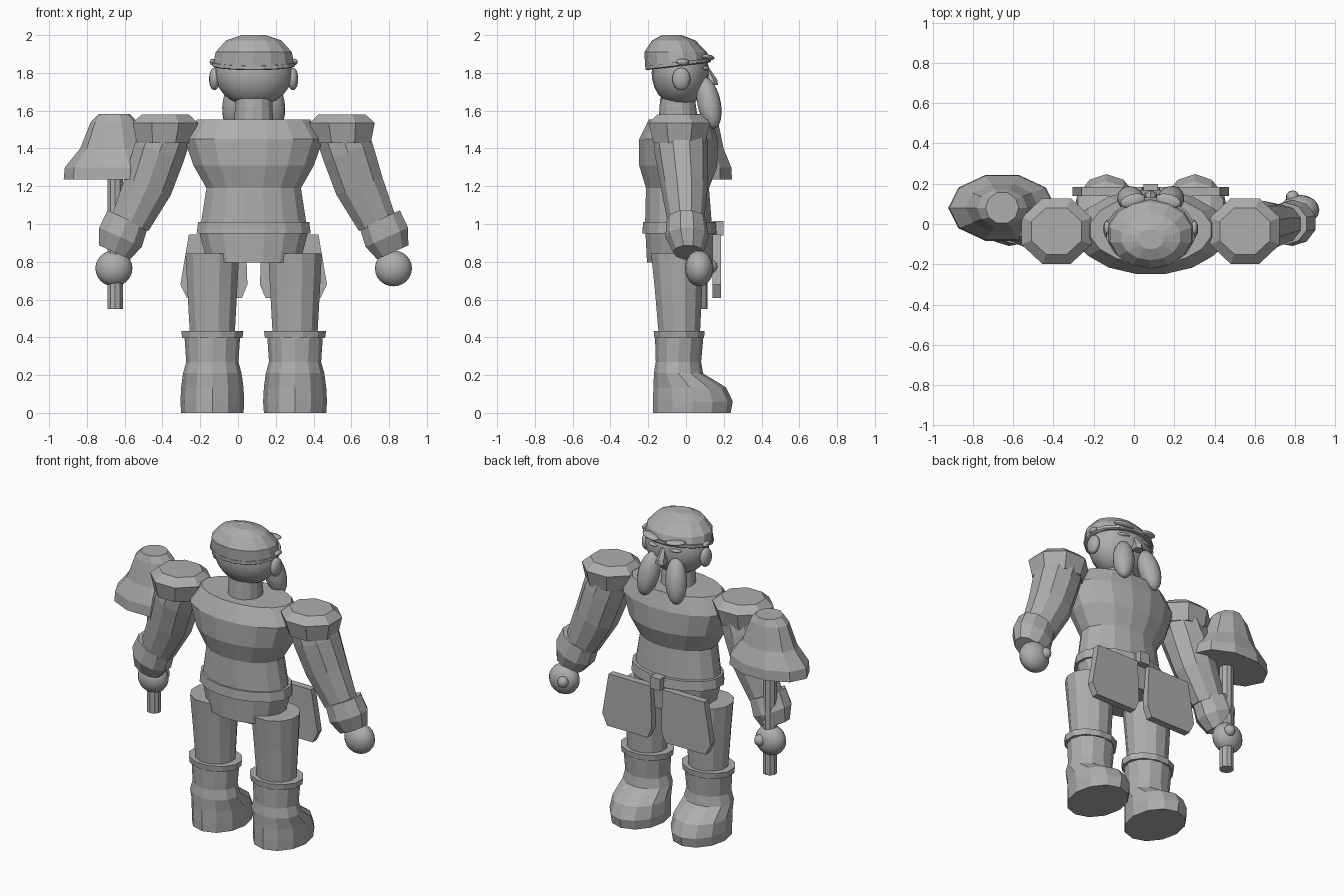
import bpy, bmesh, math
from mathutils import Vector, Euler

if "Cube" in bpy.data.objects:
    bpy.data.objects.remove(bpy.data.objects["Cube"])

C = 0.083  # body centre line

grey = bpy.data.materials.new("stone_grey")
grey.diffuse_color = (0.42, 0.42, 0.42, 1)
grey.use_nodes = True
grey.node_tree.nodes["Principled BSDF"].inputs["Base Color"].default_value = grey.diffuse_color


def finish(name, bm, smooth=False):
    bmesh.ops.recalc_face_normals(bm, faces=bm.faces)
    me = bpy.data.meshes.new(name)
    bm.to_mesh(me)
    bm.free()
    me.materials.append(grey)
    for p in me.polygons:
        p.use_smooth = smooth
    ob = bpy.data.objects.new(name, me)
    bpy.context.collection.objects.link(ob)
    return ob


def loft(name, rings, n=12, tilt=0.0, turn=0.5):
    """Skin elliptical rings (x, y, z, rx, ry); tilt leans every ring about y."""
    bm = bmesh.new()
    rows = []
    for x, y, z, rx, ry in rings:
        row = []
        for i in range(n):
            a = 2 * math.pi * (i + turn) / n
            v = Vector((rx * math.cos(a), ry * math.sin(a), 0))
            v.rotate(Euler((0, tilt, 0)))
            row.append(bm.verts.new(v + Vector((x, y, z))))
        rows.append(row)
    for a, b in zip(rows, rows[1:]):
        for i in range(n):
            j = (i + 1) % n
            bm.faces.new((a[i], a[j], b[j], b[i]))
    bm.faces.new(rows[0][::-1])
    bm.faces.new(rows[-1])
    return finish(name, bm)


def ball(name, loc, r, rot=(0, 0, 0), u=16, v=12):
    bm = bmesh.new()
    bmesh.ops.create_uvsphere(bm, u_segments=u, v_segments=v, radius=1)
    for p in bm.verts:
        w = Vector((p.co.x * r[0], p.co.y * r[1], p.co.z * r[2]))
        w.rotate(Euler(rot))
        p.co = w + Vector(loc)
    return finish(name, bm, True)


def plate(name, outline, y0, y1):
    """Extrude an (x, z) outline along y."""
    bm = bmesh.new()
    a = [bm.verts.new((x, y0, z)) for x, z in outline]
    b = [bm.verts.new((x, y1, z)) for x, z in outline]
    bm.faces.new(a)
    bm.faces.new(b[::-1])
    for i in range(len(a)):
        j = (i + 1) % len(a)
        bm.faces.new((a[i], b[i], b[j], a[j]))
    return finish(name, bm)


# Torso, belt and hips
loft("torso", [(C, -.04, 1.0, .285, .18), (C, -.045, 1.19, .255, .17),
               (C, -.04, 1.31, .325, .212), (C, -.04, 1.45, .375, .212),
               (C, -.03, 1.553, .305, .17)], 16)
loft("belt", [(C, -.035, .95, .308, .2), (C, -.035, 1.01, .3, .196)], 16)
loft("hips", [(C, -.03, .795, .25, .18), (C, -.03, .95, .292, .188)], 16)
plate("buckle", [(C - .035, .94), (C + .035, .94), (C + .035, 1.015), (C - .035, 1.015)], .14, .198)
loft("neck", [(C, -.04, 1.54, .105, .105), (C, -.045, 1.665, .1, .092)], 14)

# Head and cap
ball("head", (C, -.03, 1.8), (.205, .152, .178), u=20, v=14)
cap = loft("cap", [(C, -.045, 1.845, .218, .17), (C, -.055, 1.91, .207, .166),
                   (C, -.065, 1.972, .15, .115), (C, -.075, 2.0, .065, .05)], 14)
rim = loft("cap_rim", [(C, -.042, 1.835, .214, .172), (C, -.042, 1.84, .223, .177),
                       (C, -.042, 1.858, .223, .177)], 16)
for ob in (cap, rim):
    for v in ob.data.vertices:  # brim rises toward the face
        if v.co.z < 1.88:
            v.co.z += (v.co.y + .04) * .12

# Nose: a small wedge
loft("nose", [(C, .135, 1.735, .035, .035), (C, .125, 1.765, .028, .04),
              (C, .105, 1.83, .015, .015)], 6)

for s, side in ((-1, "left"), (1, "right")):
    def X(d):
        return C + s * d

    # Face details
    ball(side + "_ear", (X(.208), -.025, 1.768), (.028, .048, .06))
    ball(side + "_temple_stud", (X(.217), -.018, 1.858), (.016, .035, .017), u=8, v=6)
    ball(side + "_eyebrow", (X(.088), .115, 1.882), (.066, .035, .014), (0, -s * .12, -s * .25), 10, 6)
    ball(side + "_eye", (X(.08), .098, 1.825), (.04, .024, .012), (0, 0, -s * .3), 10, 6)
    ball(side + "_moustache", (X(.098), .122, 1.64), (.066, .062, .14), (.2, -s * .16, 0))

    # Legs and boots
    lx = X(.219)
    loft(side + "_leg", [(lx, -.035, .4, .122, .112), (lx, -.04, .66, .137, .13),
                         (lx, -.045, .845, .147, .145)], 12)
    loft(side + "_boot", [(lx, .03, 0, .165, .206), (lx, .036, .06, .169, .212),
                          (lx, .02, .135, .165, .192), (lx, -.04, .21, .155, .13),
                          (lx, -.04, .27, .138, .12), (lx, -.036, .4, .147, .128)], 12, turn=0)
    loft(side + "_boot_cuff", [(lx, -.036, .397, .165, .136), (lx, -.036, .434, .17, .14)], 12)

    # Hip flap
    pts = [(.343, .945), (.043, .945), (.033, .68), (.063, .607), (.353, .607), (.388, .68)]
    plate(side + "_hip_flap", [(X(d), z) for d, z in pts], .14, .185)

    # Arm, shoulder pad, gauntlet and hand
    loft(side + "_arm", [(X(.655), .0, 1.0, .11, .095), (X(.56), -.01, 1.2, .137, .125),
                         (X(.50), -.025, 1.38, .145, .142), (X(.462), -.03, 1.48, .14, .14)],
         10, tilt=-s * .36)
    loft(side + "_shoulder_pad", [(X(.474), -.035, 1.43, .158, .15), (X(.468), -.035, 1.535, .187, .176),
                                  (X(.468), -.035, 1.58, .135, .125)], 8)
    loft(side + "_gauntlet", [(X(.736), .012, .85, .095, .08), (X(.705), .006, .93, .13, .115),
                              (X(.668), .002, 1.025, .122, .105)], 10, tilt=-s * .42)
    ball(side + "_hand", (X(.74), .07, .765), (.098, .075, .095))
    ball(side + "_thumb", (X(.705), .133, .775), (.034, .034, .036), u=10, v=8)

# Hammer
hx, hy = -.655, .08
loft("hammer_handle", [(-.65, .07, .55, .043, .043), (-.65, .07, 1.25, .043, .043)], 10)
loft("hammer_head", [(hx, hy, 1.235, .268, .172), (hx, hy, 1.3, .262, .168),
                     (hx, hy, 1.4, .18, .125), (hx, hy, 1.54, .125, .095),
                     (hx, hy, 1.582, .082, .08)], 10, turn=0)
